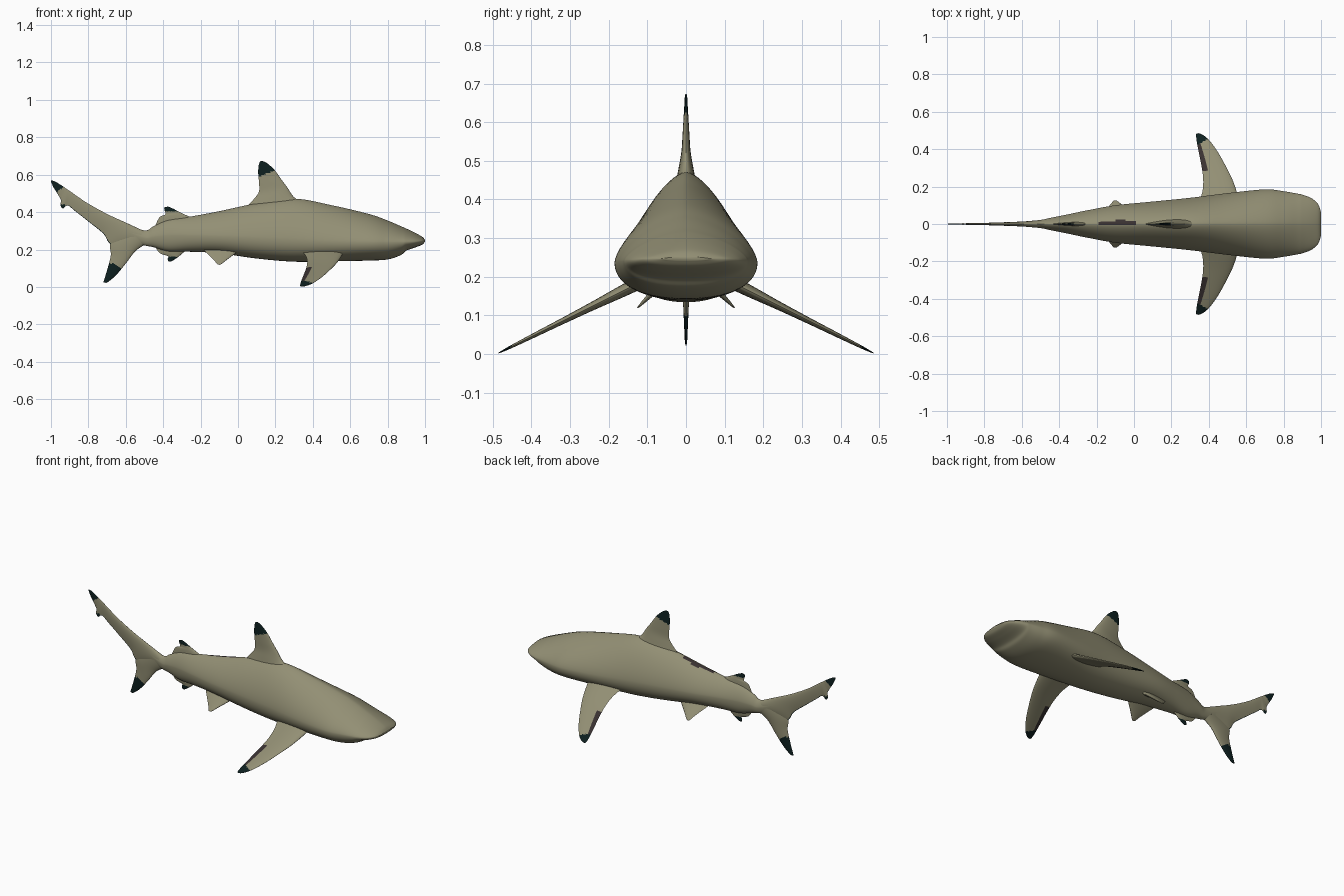
import bpy, bmesh, math
from mathutils import Vector

if "Cube" in bpy.data.objects:
    bpy.data.objects.remove(bpy.data.objects["Cube"])


def material(name, rgb):
    m = bpy.data.materials.new(name)
    m.diffuse_color = (*rgb, 1)
    m.use_nodes = True
    m.node_tree.nodes["Principled BSDF"].inputs["Base Color"].default_value = m.diffuse_color
    return m


MATS = [material("olive_grey_skin", (0.29, 0.275, 0.175)),
        material("black_fin_tip", (0.004, 0.014, 0.014)),
        material("dusky_brown", (0.04, 0.03, 0.03))]


def resample(rows, steps):
    """Catmull-Rom through rows of numbers."""
    out = []
    for i in range(len(rows) - 1):
        p0, p1 = rows[max(i - 1, 0)], rows[i]
        p2, p3 = rows[i + 1], rows[min(i + 2, len(rows) - 1)]
        for s in range(steps):
            t = s / steps
            out.append([0.5 * (2 * b + (c - a) * t + (2 * a - 5 * b + 4 * c - d) * t * t
                               + (3 * b - a - 3 * c + d) * t ** 3)
                        for a, b, c, d in zip(p0, p1, p2, p3)])
    out.append(list(rows[-1]))
    return out


def loft(name, rings, rule):
    """Skin closed rings; rule(face centre, index around ring) gives the colour."""
    bm = bmesh.new()
    vr = [[bm.verts.new(p) for p in r] for r in rings]
    n = len(rings[0])
    for a, b in zip(vr, vr[1:]):
        for j in range(n):
            k = (j + 1) % n
            f = bm.faces.new((a[j], a[k], b[k], b[j]))
            f.material_index = rule(f.calc_center_median(), j)
    for cap in (vr[0], vr[-1]):
        f = bm.faces.new(cap)
        f.material_index = rule(f.calc_center_median(), 0)
    bmesh.ops.recalc_face_normals(bm, faces=bm.faces)
    me = bpy.data.meshes.new(name)
    bm.to_mesh(me)
    bm.free()
    for m in MATS:
        me.materials.append(m)
    ob = bpy.data.objects.new(name, me)
    bpy.context.collection.objects.link(ob)
    return ob


N = 16  # chord divisions of a fin


def fin(name, rows, rule, place=lambda a, b: Vector((a, 0, b)), normal=(0, 1, 0), mirror=False):
    """rows: leading point (a, b), trailing point (a, b), half thickness."""
    us = [(1 - math.cos(math.pi * i / N)) / 2 for i in range(N + 1)]
    nrm = Vector(normal).normalized()
    rings = []
    for la, lb, ta, tb, h in resample(rows, 7):
        lead, trail = place(la, lb), place(ta, tb)
        thick = [2.6 * math.sqrt(u) * (1 - u) * h for u in us]
        mid = [lead.lerp(trail, u) for u in us]
        ring = [m + nrm * t for m, t in zip(mid, thick)]
        ring += [mid[i] - nrm * thick[i] for i in range(N - 1, 0, -1)]
        rings.append(ring)

    def chord(j):
        i = j if j < N else 2 * N - 1 - j
        return (us[i] + us[i + 1]) / 2
    ob = loft(name, rings, lambda c, j: rule(c, chord(j)))
    if mirror:
        md = ob.modifiers.new("mirror", 'MIRROR')
        md.use_axis = (False, True, False)
    return ob


# Body: x, top z, belly z, half width, height of widest point
STATIONS = [(1.0, .252, .242, .06, .247), (.985, .268, .226, .105, .246),
            (.95, .288, .212, .137, .243), (.9, .312, .194, .157, .241),
            (.87, .325, .17, .163, .24), (.8, .355, .147, .175, .238),
            (.7, .39, .141, .185, .237), (.5, .437, .137, .165, .24),
            (.3, .472, .135, .14, .25), (.1, .447, .152, .12, .26),
            (-.1, .405, .18, .1, .27), (-.25, .377, .188, .073, .275),
            (-.37, .36, .19, .048, .275), (-.45, .325, .212, .032, .268),
            (-.5, .302, .222, .022, .262), (-.6, .342, .25, .013, .3),
            (-.72, .398, .34, .007, .37), (-.85, .475, .44, .003, .458)]
SEG = 56


def section(x, top, low, w, mid):
    ring = []
    for j in range(SEG):
        a = 2 * math.pi * j / SEG
        c, s = math.cos(a), math.sin(a)
        e = 2 / 1.52 if s > 0 else 2 / 2.2   # peaked back, full belly
        y = math.copysign(abs(c) ** e * w, c)
        z = mid + (top - mid if s > 0 else low - mid) * abs(s) ** e
        ring.append((x, y, z))
    return ring


def body_rule(c, j):
    # dusky patch on the ridge behind the main dorsal fin
    if -.2 < c.x < .02 and c.z > .34 and -.006 < c.y < .022 - .12 * abs(c.x + .08):
        return 2
    return 0


loft("body", [section(*r) for r in resample(STATIONS, 7)], body_rule)

# Fins on the centre line
fin("main_dorsal_fin",
    [(.36, .44, .02, .40, .03), (.30, .48, .085, .47, .02), (.265, .53, .112, .51, .012),
     (.235, .57, .112, .56, .009), (.20, .62, .108, .61, .006), (.17, .65, .11, .645, .004),
     (.145, .668, .115, .665, .003), (.13, .673, .12, .672, .001)],
    lambda c, u: int(c.z - .4 * (c.x - .1) > .585))
fin("rear_dorsal_fin",
    [(-.22, .36, -.45, .31, .012), (-.28, .385, -.42, .372, .008), (-.315, .402, -.388, .388, .005),
     (-.35, .42, -.393, .41, .003), (-.375, .43, -.395, .425, .001)],
    lambda c, u: int(c.z > .404))
fin("anal_fin",
    [(-.25, .21, -.45, .23, .012), (-.29, .185, -.42, .182, .008), (-.32, .16, -.375, .165, .005),
     (-.35, .14, -.376, .15, .003), (-.362, .135, -.373, .138, .001)],
    lambda c, u: int(c.z < .162))
fin("tail_upper_lobe",
    [(-.5, .298, -.56, .23, .018), (-.6, .344, -.675, .225, .012), (-.7, .39, -.72, .285, .009),
     (-.8, .445, -.80, .35, .006), (-.86, .485, -.87, .405, .005), (-.895, .51, -.91, .435, .004),
     (-.91, .52, -.937, .42, .004), (-.925, .53, -.95, .44, .003), (-.935, .538, -.945, .46, .003),
     (-.955, .55, -.96, .49, .003), (-.98, .565, -.985, .53, .002), (-1, .57, -.999, .56, .001)],
    lambda c, u: int(c.z - .7 * (c.x + .95) > .522 and c.x < -.92 or u > .955
                     or (c.x < -.925 and c.z < .44)))
fin("tail_lower_lobe",
    [(-.5, .225, -.60, .32, .018), (-.55, .19, -.68, .24, .012), (-.60, .125, -.68, .17, .008),
     (-.65, .065, -.697, .10, .005), (-.69, .03, -.715, .04, .003), (-.705, .022, -.72, .024, .001)],
    lambda c, u: int(c.z + .35 * (c.x + .70) < .135 - .1 * abs(c.x + .66)))


# Paired fins, built on +y and mirrored
def pectoral_rule(c, u):
    if c.y - .5 * (c.x - .33) > .42:
        return 1
    return 2 if u > .74 and c.y > .28 else 0


fin("pectoral_fins",
    [(.57, .10, .34, .10, .018), (.55, .17, .365, .17, .015), (.525, .24, .37, .24, .011),
     (.485, .32, .36, .315, .008), (.445, .39, .345, .39, .006), (.40, .45, .335, .445, .004),
     (.365, .478, .332, .475, .002), (.345, .485, .335, .484, .001)],
    pectoral_rule, lambda a, b: Vector((a, b, .175 - (b - .14) * .5)), (0, .447, .894), True)
fin("pelvic_fins",
    [(.02, .04, -.19, .04, .014), (-.02, .07, -.16, .07, .01), (-.06, .10, -.13, .10, .006),
     (-.085, .12, -.115, .118, .003), (-.095, .126, -.108, .125, .001)],
    lambda c, u: 0, lambda a, b: Vector((a, b, .245 - b)), (0, 1, 1), True)

# Smooth shading with sharp fin edges kept
for ob in bpy.context.collection.objects:
    ob.select_set(True)
    bpy.context.view_layer.objects.active = ob
bpy.ops.object.shade_smooth_by_angle(angle=math.radians(45))
